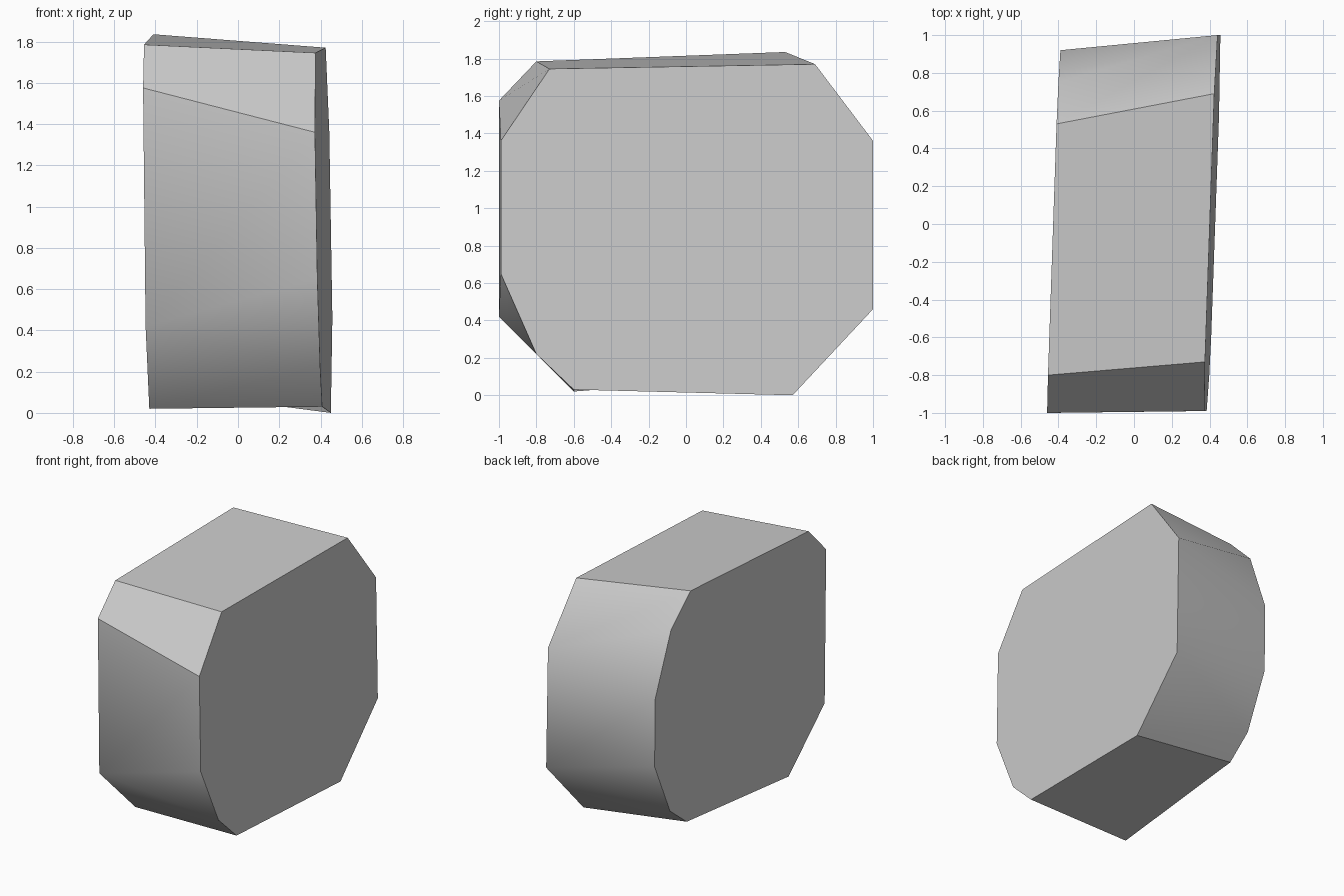
import bpy
import bmesh
import math

cube = bpy.data.objects.get("Cube")
if cube:
    bpy.data.objects.remove(cube, do_unlink=True)

# One plain grey material
grey = bpy.data.materials.new("light_grey")
grey.use_nodes = True
colour = (0.6, 0.6, 0.6, 1.0)
grey.diffuse_color = colour
grey.node_tree.nodes["Principled BSDF"].inputs["Base Color"].default_value = colour

# Side outlines as (y, z), from the top front corner down and around
left_outline = [(-0.73, 1.745), (-0.99, 1.36), (-0.99, 0.65), (-0.8, 0.22),
                (-0.6, 0.03), (0.57, 0.0), (1.0, 0.46), (1.0, 1.36), (0.69, 1.77)]
right_outline = [(-0.8, 1.785), (-1.0, 1.575), (-1.0, 0.42), (-0.6, 0.02),
                 (0.55, 0.11), (0.74, 0.26), (0.92, 0.66), (0.92, 1.17),
                 (0.75, 1.62), (0.53, 1.835)]

bm = bmesh.new()


def side_cap(outline, base, y_slope, z_slope):
    """Flat, slightly slanted side face; returns its vertices."""
    verts = [bm.verts.new((base + y_slope * y + z_slope * z, y, z))
             for y, z in outline]
    bm.faces.new(verts)
    return verts


left = side_cap(left_outline, 0.43, 0.035, -0.0165)
right = side_cap(right_outline, -0.409, 0.0345, -0.0105)

# Chamfered rim: each step advances both outlines or just one
i = j = 0
for step in "both both left both both both right both right both both".split():
    ni = i + (step != "right")
    nj = j + (step != "left")
    corners = [left[i], left[ni % len(left)], right[nj % len(right)], right[j]]
    bm.faces.new(list(dict.fromkeys(corners)))
    i, j = ni, nj

bmesh.ops.recalc_face_normals(bm, faces=bm.faces)
mesh = bpy.data.meshes.new("chamfered_block")
bm.to_mesh(mesh)
bm.free()
mesh.materials.append(grey)

block = bpy.data.objects.new("chamfered_block", mesh)
bpy.context.collection.objects.link(block)

# Smooth the shallow bends and keep the hard edges
bpy.ops.object.select_all(action="DESELECT")
block.select_set(True)
bpy.context.view_layer.objects.active = block
bpy.ops.object.shade_smooth_by_angle(angle=math.radians(32))
